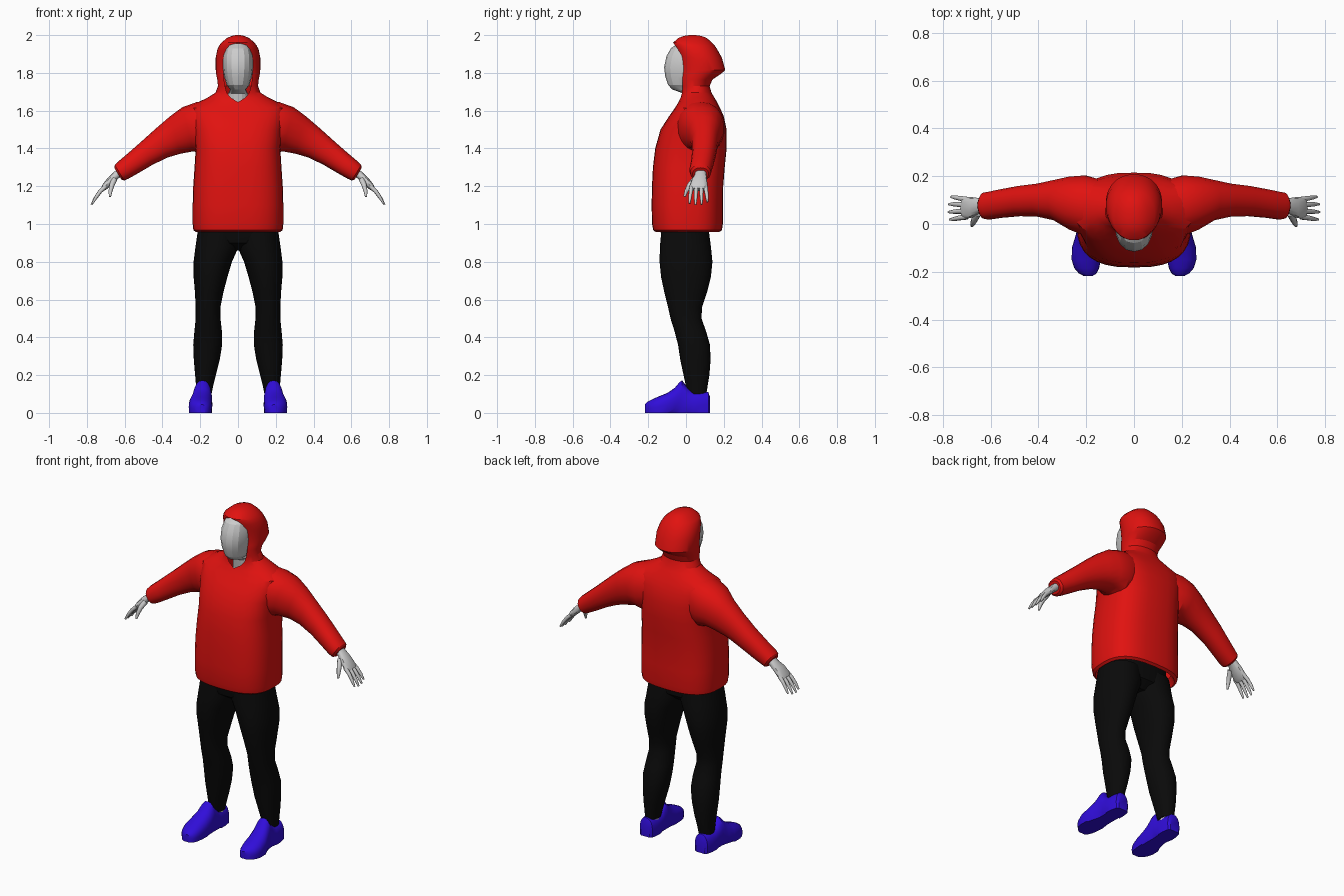
import bpy, bmesh, math
from mathutils import Vector as V


def material(name, rgb):
    m = bpy.data.materials.new(name)
    m.diffuse_color = (*rgb, 1)
    return m


RED = material("red_cloth", (0.75, 0.006, 0.005))
BLACK = material("black_cloth", (0.003, 0.003, 0.003))
BLUE = material("blue_shoe", (0.03, 0.004, 0.7))


def ring(c, u, v, n=20, p=2.0, open_at=180):
    """Superellipse ring; open_at below 180 leaves a gap opposite to v."""
    def power(a):
        return math.copysign(abs(a) ** (2 / p), a)
    pts = []
    for i in range(n + 1):
        t = math.radians(-open_at + 2 * open_at * i / n)
        pts.append(c + u * power(math.sin(t)) + v * power(math.cos(t)))
    return pts


def level(z, x0, x1, y0, y1, n=20, p=2.0, open_at=180):
    """Horizontal ring given by its extents."""
    return ring(V(((x0 + x1) / 2, (y0 + y1) / 2, z)), V(((x1 - x0) / 2, 0, 0)),
                V((0, (y1 - y0) / 2, 0)), n, p, open_at)


def loft(name, rings, mat=None, mirror=False, caps=(True, True), angle=25):
    bm = bmesh.new()
    rows = [[bm.verts.new(p) for p in r] for r in rings]
    for a, b in zip(rows, rows[1:]):
        for i in range(len(a) - 1):
            bm.faces.new((a[i], a[i + 1], b[i + 1], b[i]))
    for row, cap in zip((rows[0], rows[-1]), caps):
        if cap:
            bm.faces.new(row[:-1])
    bmesh.ops.remove_doubles(bm, verts=bm.verts, dist=0.0004)
    bmesh.ops.recalc_face_normals(bm, faces=bm.faces)
    me = bpy.data.meshes.new(name)
    bm.to_mesh(me)
    bm.free()
    ob = bpy.data.objects.new(name, me)
    bpy.context.collection.objects.link(ob)
    if mat:
        me.materials.append(mat)
    bpy.ops.object.select_all(action='DESELECT')
    ob.select_set(True)
    bpy.context.view_layer.objects.active = ob
    bpy.ops.object.shade_smooth_by_angle(angle=math.radians(angle))
    if mirror:
        ob.modifiers.new("mirror", 'MIRROR')
    return ob


def tube(name, pts, radii, n=8):
    """Tapered tube along points, for the fingers."""
    pts = [V(p) for p in pts]
    rings = []
    for i, p in enumerate(pts):
        d = (pts[min(i + 1, len(pts) - 1)] - pts[max(i - 1, 0)]).normalized()
        u = d.cross(V((0.3, 1, 0))).normalized()
        rings.append(ring(p, u * radii[i], d.cross(u) * radii[i], n))
    return loft(name, rings, mirror=True, angle=50)


# Hoodie body: z, half width, front y, back y
body = [(1.00, .20, -.15, .16), (.957, .222, -.16, .175), (.967, .236, -.173, .19),
        (1.0, .24, -.18, .195), (1.1, .24, -.182, .195), (1.2, .237, -.18, .197),
        (1.3, .23, -.175, .205), (1.4, .224, -.163, .215), (1.5, .235, -.135, .215),
        (1.57, .25, -.09, .20), (1.615, .25, -.058, .18)]
rows = [level(z, -w, w, a, b, 32, 2.7) for z, w, a, b in body]

# Hood: as above plus the angle at which the front opening starts
hood = [(1.645, .21, -.04, .165, 180), (1.67, .16, -.03, .15, 167),
        (1.695, .12, -.03, .135, 152), (1.73, .106, -.035, .125, 141),
        (1.765, .11, -.04, .14, 139), (1.795, .116, -.04, .185, 140),
        (1.815, .118, -.04, .208, 140), (1.88, .118, -.045, .19, 142),
        (1.925, .109, -.06, .165, 146), (1.947, .098, -.068, .15, 155),
        (1.96, .088, -.068, .138, 180), (1.985, .058, -.04, .11, 180),
        (1.996, .032, -.01, .08, 180), (2.0, .012, .02, .05, 180)]
rows += [level(z, -w, w, a, b, 32, 2.15, t) for z, w, a, b, t in hood]
loft("hoodie", rows, RED, caps=(False, True))

# Sleeves: top x z, bottom x z, front y, back y
sleeve = [(.15, 1.655, .15, 1.38, -.05, .19), (.22, 1.645, .19, 1.37, -.05, .205),
          (.295, 1.618, .235, 1.385, -.025, .2), (.36, 1.57, .305, 1.372, .015, .185),
          (.43, 1.51, .37, 1.353, .03, .17), (.51, 1.438, .45, 1.315, .032, .16),
          (.59, 1.368, .53, 1.268, .025, .145), (.635, 1.33, .58, 1.24, .018, .135),
          (.652, 1.312, .602, 1.23, .022, .132), (.655, 1.298, .617, 1.235, .035, .12)]
loft("sleeve", [ring(V(((a + c) / 2, (e + f) / 2, (b + d) / 2)), V((0, (f - e) / 2, 0)),
                     V(((a - c) / 2, 0, (b - d) / 2)), 18, 2.2)
                for a, b, c, d, e, f in sleeve], RED, True)

# Head and neck
head = [(1.60, .06, -.0, .1), (1.69, .052, -.01, .1), (1.712, .042, -.072, .1),
        (1.735, .06, -.094, .1), (1.78, .074, -.11, .12), (1.83, .081, -.116, .12),
        (1.89, .081, -.103, .12), (1.93, .07, -.08, .11), (1.955, .045, -.045, .08)]
loft("head", [level(z, -w, w, a, b, 16, 2.2) for z, w, a, b in head], angle=20)

# Trousers: hips, then legs as z, inner x, outer x, front y, back y
loft("hips", [level(z, -w, w, a, b, 28, 2.4) for z, w, a, b in
              [(.86, .12, -.06, .07), (.90, .205, -.12, .115), (.96, .21, -.135, .12),
               (1.08, .19, -.13, .12)]], BLACK)
leg = [(.97, -.01, .212, -.13, .12), (.88, -.004, .225, -.138, .132),
       (.80, .032, .235, -.14, .14), (.72, .056, .235, -.132, .132),
       (.64, .077, .228, -.115, .112), (.56, .093, .224, -.095, .085),
       (.50, .093, .224, -.082, .082), (.43, .085, .231, -.06, .107),
       (.36, .084, .237, -.042, .127), (.28, .097, .234, -.03, .13),
       (.20, .117, .227, -.013, .124), (.14, .132, .222, .0, .114), (.10, .14, .22, .01, .108)]
loft("trouser_leg", [level(z, a, b, c, d, 24, 2.15) for z, a, b, c, d in leg], BLACK, True)

# Ankles
loft("ankle", [level(z, .145, .215, .02, .1, 12) for z in (.04, .13)], None, True)

# Shoes, lofted heel to toe: y, centre x, half width, height
shoe = [(.127, .185, .03, .085), (.118, .185, .042, .11), (.08, .186, .05, .113),
        (.04, .187, .051, .112), (.01, .187, .05, .13), (-.02, .188, .05, .172),
        (-.035, .189, .052, .162), (-.06, .192, .056, .132), (-.10, .198, .062, .105),
        (-.15, .2, .061, .085), (-.185, .198, .052, .069), (-.207, .194, .037, .057),
        (-.218, .192, .018, .045)]
rows = []
for y, x, w, h in shoe:
    r = ring(V((x, y, h * .38)), V((w, 0, 0)), V((0, 0, h * .62)), 20, 2.3)
    for p in r:
        p.z = max(p.z, .006)          # flat sole
        if p.z < .02:
            p.z = .0
    rows.append(r)
loft("shoe", rows, BLUE, True, angle=35)

# Hands: palm, four fingers and thumb
palm = [((.61, .078, 1.285), .03, .024), ((.645, .077, 1.258), .031, .021),
        ((.675, .07, 1.23), .042, .021), ((.705, .067, 1.197), .047, .017),
        ((.718, .067, 1.183), .042, .011)]
loft("palm", [ring(V(c), V((0, w, 0)), V((.7, 0, .7)) * h, 12, 2.4) for c, w, h in palm],
     None, True, angle=40)
for i, (y0, y1, k) in enumerate([(.03, .018, .93), (.055, .05, 1), (.08, .083, .98),
                                 (.103, .115, .86)]):
    base = V((.70, y0, 1.2))
    path = [base] + [base + V((dx, (y1 - y0) * f, dz)) * k for dx, f, dz in
                     [(.032, .4, -.03), (.056, .8, -.064), (.076, 1, -.098)]]
    tube(f"finger_{i + 1}", path, [.012, .0105, .009, .005])
tube("thumb", [(.655, .045, 1.235), (.668, .018, 1.205), (.675, .002, 1.175),
               (.678, -.008, 1.145)], [.016, .014, .011, .006])
